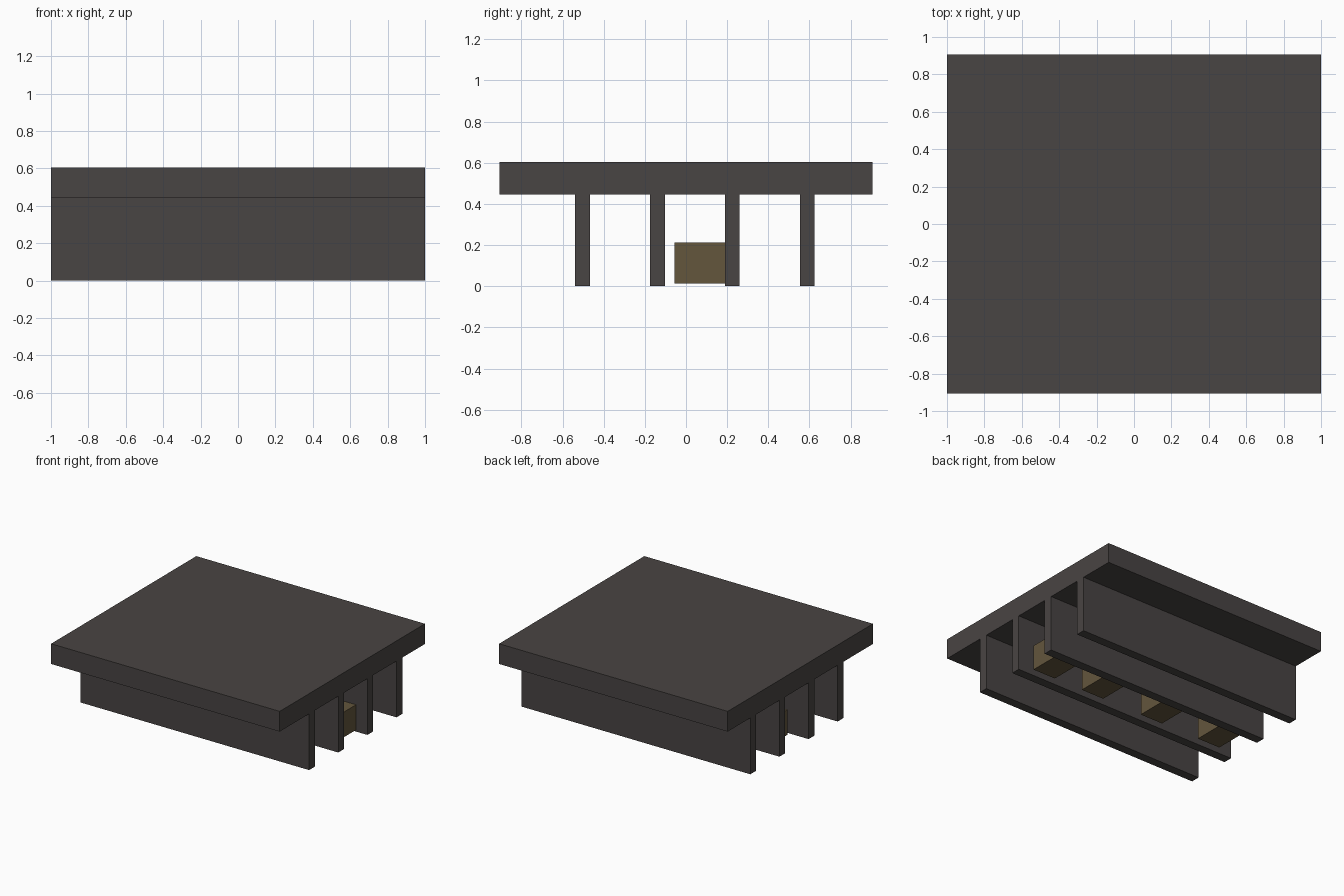
import bpy

cube = bpy.data.objects.get("Cube")
if cube:
    bpy.data.objects.remove(cube, do_unlink=True)


def material(name, rgb):
    m = bpy.data.materials.new(name)
    m.use_nodes = True
    color = (*rgb, 1.0)
    m.diffuse_color = color
    m.node_tree.nodes["Principled BSDF"].inputs["Base Color"].default_value = color
    return m


def box(name, x, y, z, mat):
    """Flat-faced box from (min, max) ranges on each axis."""
    spans = (x, y, z)
    bpy.ops.mesh.primitive_cube_add(size=1, location=[(a + b) / 2 for a, b in spans])
    ob = bpy.context.object
    ob.name = name
    ob.scale = [b - a for a, b in spans]
    bpy.ops.object.transform_apply(location=False, rotation=False, scale=True)
    ob.data.materials.append(mat)
    return ob


charcoal = material("charcoal", (0.066, 0.058, 0.056))
brown = material("olive brown", (0.125, 0.092, 0.046))

# Thick top slab
SLAB_BOTTOM = 0.445
box("top_slab", (-1, 1), (-0.907, 0.907), (SLAB_BOTTOM, 0.605), charcoal)

# Four long walls beneath the slab, evenly spaced
for i in range(4):
    y = -0.539 + i * 0.364
    box(f"support_wall_{i + 1}", (-1, 1), (y, y + 0.072), (0, SLAB_BOTTOM), charcoal)

# Small blocks in the middle channel, resting against the third wall
for i, x in enumerate((0.80, 0.345, -0.21, -0.75)):
    box(f"channel_block_{i + 1}", (x - 0.1, x + 0.1), (-0.055, 0.19), (0.013, 0.212), brown)
